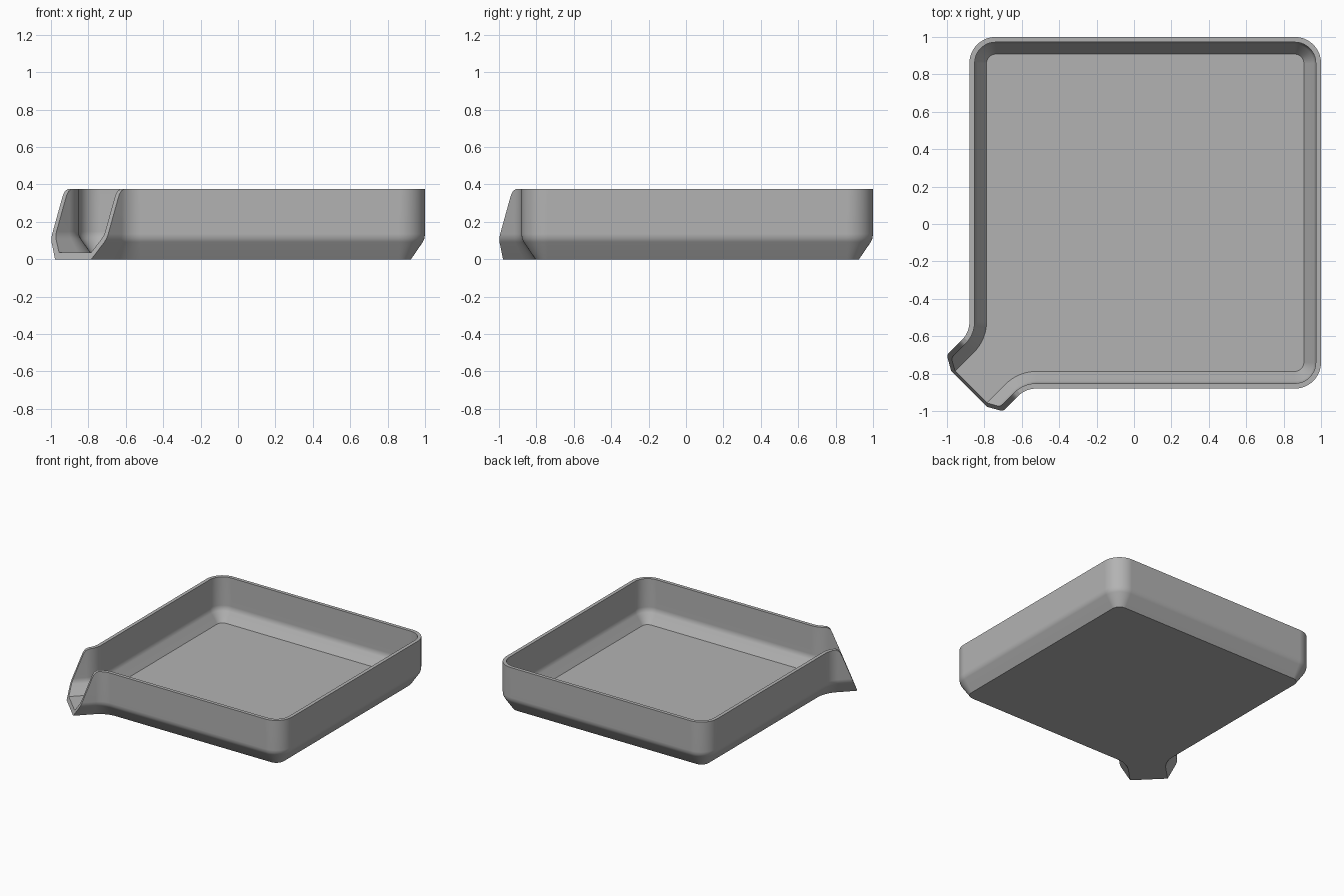
import bpy, bmesh, math
from mathutils import Vector

if "Cube" in bpy.data.objects:
    bpy.data.objects.remove(bpy.data.objects["Cube"])

grey = bpy.data.materials.new("light grey")
grey.use_nodes = True
colour = (0.45, 0.45, 0.45, 1)
grey.diffuse_color = colour
grey.node_tree.nodes["Principled BSDF"].inputs["Base Color"].default_value = colour

# Plan outline, counter-clockwise: corner x, y and fillet radius.
# The two sharp corners end the spout and are trimmed off later.
R = 0.14
CORNERS = [(1, 1, R), (-0.88, 1, R), (-0.88, -0.58, R), (-1.25, -0.95, 0),
           (-0.95, -1.25, 0), (-0.58, -0.88, R), (1, -0.88, R)]
STEPS = 12


def outline(corners):
    """Return (point, outward normal) pairs round the filleted outline."""
    result = []
    count = len(corners)
    for i, (x, y, r) in enumerate(corners):
        p = Vector((x, y))
        before = (p - Vector(corners[i - 1][:2])).normalized()
        after = (Vector(corners[(i + 1) % count][:2]) - p).normalized()
        n0, n1 = (Vector((d.y, -d.x)) for d in (before, after))
        miter = (n0 + n1) / (1 + n0.dot(n1))
        if r == 0:
            result.append((p, miter))
            continue
        turn = 1 if before.cross(after) > 0 else -1
        centre = p - miter * r * turn
        start = math.atan2(n0.y, n0.x)
        sweep = turn * math.acos(n0.dot(n1))
        for k in range(STEPS + 1):
            a = start + sweep * k / STEPS
            n = Vector((math.cos(a), math.sin(a)))
            result.append((centre + n * r * turn, n))
    return result


def make_object(name, bm):
    bmesh.ops.recalc_face_normals(bm, faces=bm.faces)
    mesh = bpy.data.meshes.new(name)
    bm.to_mesh(mesh)
    bm.free()
    obj = bpy.data.objects.new(name, mesh)
    bpy.context.collection.objects.link(obj)
    mesh.materials.append(grey)
    return obj


def loft(name, rings):
    """Skin closed rings of points and cap both ends."""
    bm = bmesh.new()
    loops = [[bm.verts.new(p) for p in ring] for ring in rings]
    for a, b in zip(loops, loops[1:]):
        for i in range(len(a)):
            j = (i + 1) % len(a)
            bm.faces.new((a[i], a[j], b[j], b[i]))
    bm.faces.new(loops[0])
    bm.faces.new(loops[-1])
    return make_object(name, bm)


# Tray wall section: inset from the outline, height
SECTION = [(0.075, 0), (0.012, 0.092), (0.003, 0.112), (0, 0.135), (0, 0.376),
           (0.028, 0.376), (0.028, 0.148), (0.031, 0.127), (0.04, 0.108), (0.092, 0.035)]
path = outline(CORNERS)
tray = loft("pouring_tray",
            [[(p - n * inset).to_3d() + Vector((0, 0, z)) for p, n in path]
             for inset, z in SECTION])

# Slanted trim across the spout: x + y of the cut, height
TRIM = [(-1.79, -0.05), (-1.585, 0.32), (-1.57, 0.345), (-1.55, 0.364),
        (-1.515, 0.377), (-1.515, 0.5), (-2.8, 0.5), (-2.8, -0.05)]
cutter = loft("spout_cutter",
              [[(s / 2 + w, s / 2 - w, z) for s, z in TRIM] for w in (-0.4, 0.4)])
cutter.hide_render = True

trim = tray.modifiers.new("trim_spout", "BOOLEAN")
trim.operation = "DIFFERENCE"
trim.solver = "EXACT"
trim.object = cutter
bpy.ops.object.select_all(action="DESELECT")
bpy.context.view_layer.objects.active = tray
tray.select_set(True)
bpy.ops.object.modifier_apply(modifier=trim.name)
bpy.data.objects.remove(cutter)

# Smooth fillets with crisp rim, floor and base edges
bpy.ops.object.shade_smooth_by_angle(angle=math.radians(28))
weighted = tray.modifiers.new("even_shading", "WEIGHTED_NORMAL")
weighted.keep_sharp = True
